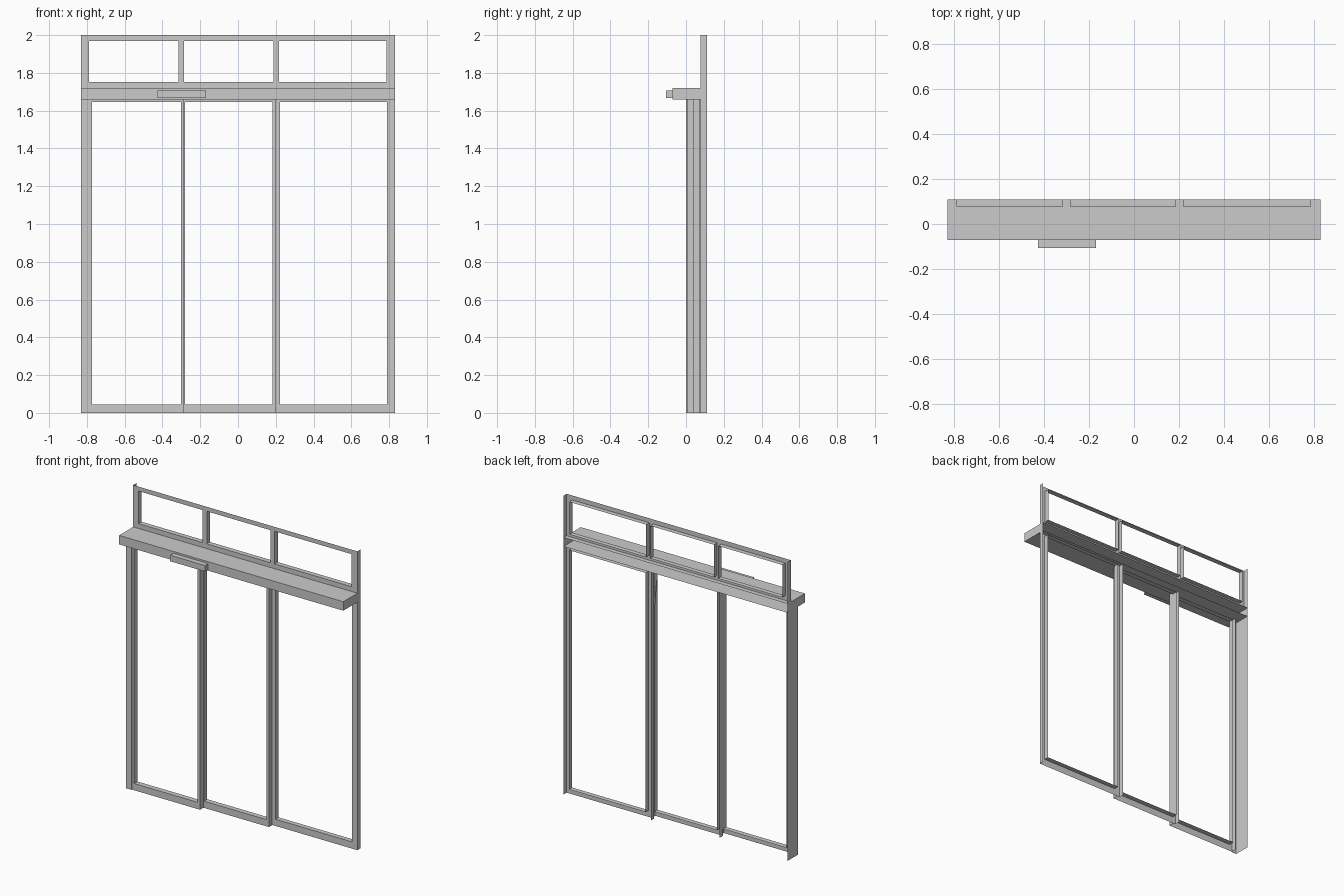
import bpy, bmesh

if "Cube" in bpy.data.objects:
    bpy.data.objects.remove(bpy.data.objects["Cube"])


def finish(name, bm):
    bmesh.ops.remove_doubles(bm, verts=bm.verts, dist=1e-5)
    me = bpy.data.meshes.new(name)
    bm.to_mesh(me)
    bm.free()
    ob = bpy.data.objects.new(name, me)
    bpy.context.collection.objects.link(ob)
    return ob


def quad(bm, *pts):
    bm.faces.new([bm.verts.new(p) for p in pts])


def wall(bm, x, y0, y1, z0, z1, facing=1, back_top=None):
    # upright strip running in depth; back_top slants its upper end
    pts = [(x, y0, z0), (x, y1, z0), (x, y1, back_top or z1), (x, y0, z1)]
    quad(bm, *(pts if facing > 0 else pts[::-1]))


def shelf(bm, x0, x1, y0, y1, z, facing=1):
    pts = [(x0, y0, z), (x1, y0, z), (x1, y1, z), (x0, y1, z)]
    quad(bm, *(pts if facing > 0 else pts[::-1]))


def frame(name, x0, x1, z0, z1, y0, y1, bays, hz0, hz1, slant=None):
    # folded sheet frame: front face, opening returns and outer sides, open behind
    bm = bmesh.new()
    xs = [x0] + [x for bay in bays for x in bay] + [x1]
    zs = [z0, hz0, hz1, z1]
    for i in range(len(xs) - 1):
        for j in range(3):
            if i % 2 and j == 1:
                continue
            quad(bm, (xs[i], y0, zs[j]), (xs[i + 1], y0, zs[j]),
                 (xs[i + 1], y0, zs[j + 1]), (xs[i], y0, zs[j + 1]))
    for a, b in bays:
        wall(bm, a, y0, y1, hz0, hz1, 1)
        wall(bm, b, y0, y1, hz0, hz1, -1, slant)
        shelf(bm, a, b, y0, y1, hz0, 1)
        shelf(bm, a, b, y0, y1, hz1, -1)
    wall(bm, x0, y0, y1, z0, z1, -1)
    wall(bm, x1, y0, y1, z0, z1, 1)
    return finish(name, bm)


def box(name, x0, x1, y0, y1, z0, z1, open_back=False):
    bm = bmesh.new()
    bmesh.ops.create_cube(bm, size=1)
    for v in bm.verts:
        v.co = (x1 if v.co.x > 0 else x0, y1 if v.co.y > 0 else y0,
                z1 if v.co.z > 0 else z0)
    if open_back:
        back = [f for f in bm.faces if f.calc_center_median().y > y1 - 1e-4]
        bmesh.ops.delete(bm, geom=back, context='FACES')
    return finish(name, bm)


# Window band above the header
frame("transom_frame", -0.83, 0.83, 1.72, 2.0, 0.077, 0.11,
      [(-0.79, -0.315), (-0.285, 0.188), (0.218, 0.787)], 1.752, 1.97)

# Three telescoping door leaves, each one step further back
frame("left_door_leaf", -0.79, -0.285, 0, 1.66, 0.005, 0.04,
      [(-0.772, -0.302)], 0.045, 1.646)
frame("middle_door_leaf", -0.302, 0.2, 0, 1.66, 0.041, 0.075,
      [(-0.281, 0.182)], 0.045, 1.646, slant=1.41)
frame("right_door_leaf", 0.182, 0.83, 0, 1.66, 0.077, 0.11,
      [(0.222, 0.79)], 0.045, 1.646)

# Angle-shaped jamb on the left
bm = bmesh.new()
quad(bm, (-0.83, 0, 0), (-0.79, 0, 0), (-0.79, 0, 1.66), (-0.83, 0, 1.66))
wall(bm, -0.83, 0, 0.11, 0, 1.66, -1)
wall(bm, -0.79, 0, 0.005, 0, 1.66, 1)
finish("left_jamb", bm)

# Drive header, open at the back, with the motion sensor on its front
box("header", -0.83, 0.83, -0.072, 0.11, 1.66, 1.72, open_back=True)
box("motion_sensor", -0.427, -0.17, -0.107, -0.072, 1.668, 1.708)
